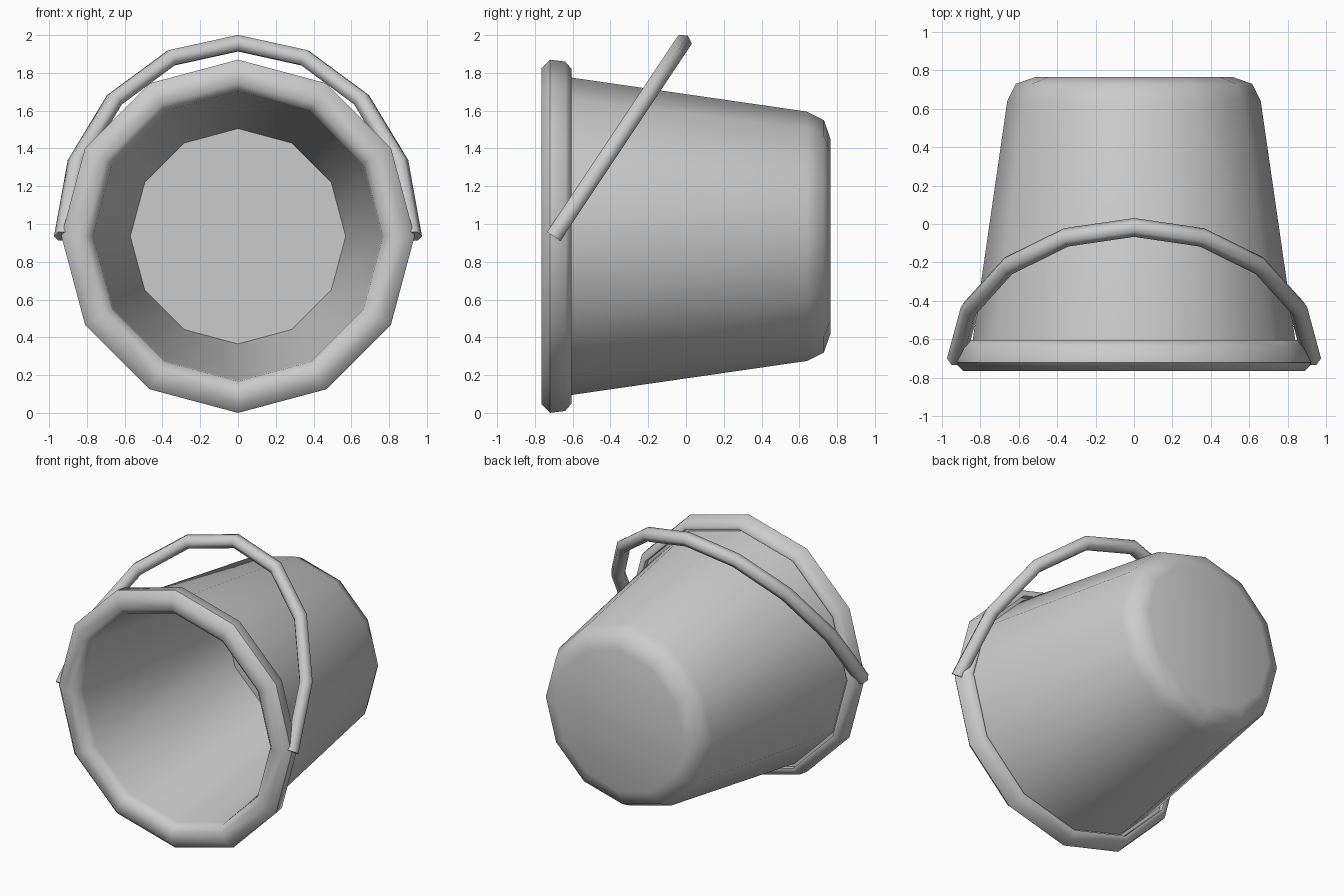
import bpy, bmesh, math
from mathutils import Vector

if "Cube" in bpy.data.objects:
    bpy.data.objects.remove(bpy.data.objects["Cube"])

CZ = 0.935  # height of the bucket's axis


def loft(name, rings, angle):
    """Skin a list of vertex rings, cap both ends and smooth by angle."""
    bm = bmesh.new()
    loops = [[bm.verts.new(p) for p in ring] for ring in rings]
    n = len(loops[0])
    for a, b in zip(loops, loops[1:]):
        for i in range(n):
            j = (i + 1) % n
            bm.faces.new((a[i], a[j], b[j], b[i]))
    bm.faces.new(loops[0])
    bm.faces.new(loops[-1])
    bmesh.ops.recalc_face_normals(bm, faces=bm.faces)
    me = bpy.data.meshes.new(name)
    bm.to_mesh(me)
    bm.free()
    ob = bpy.data.objects.new(name, me)
    bpy.context.collection.objects.link(ob)
    bpy.ops.object.select_all(action='DESELECT')
    ob.select_set(True)
    bpy.context.view_layer.objects.active = ob
    bpy.ops.object.shade_smooth_by_angle(angle=math.radians(angle))
    return ob


# Bucket: 12-sided lathe about the y axis, profile as (radius, y)
profile = [
    (0.57, 0.67), (0.762, -0.69),                                  # inside floor and wall
    (0.768, -0.725), (0.81, -0.765), (0.89, -0.765),               # rounded lip
    (0.935, -0.72), (0.925, -0.64), (0.885, -0.605),
    (0.868, -0.607), (0.866, -0.64), (0.845, -0.64),               # curled-under back of lip
    (0.66, 0.64), (0.615, 0.73), (0.515, 0.765),                   # outer wall and base
]
rings = []
for r, y in profile:
    rings.append([(r * math.cos(k * math.pi / 6), y, CZ + r * math.sin(k * math.pi / 6))
                  for k in range(12)])
loft("bucket", rings, 50)

# Handle: hexagonal tube along a tilted half ellipse
pivot = Vector((0, -0.70, 0.935))
apex = Vector((0, -0.018, 1.957))
up = apex - pivot
side = Vector((0.925, 0, 0))
normal = side.cross(up).normalized()
rings = []
for k in range(9):
    t = k * math.pi / 8
    c = pivot + side * math.cos(t) + up * math.sin(t)
    tangent = (up * math.cos(t) - side * math.sin(t)).normalized()
    out = tangent.cross(normal)
    rings.append([c + 0.049 * (out * math.cos(a) + normal * math.sin(a))
                  for a in (i * math.pi / 3 for i in range(6))])
loft("handle", rings, 65)
